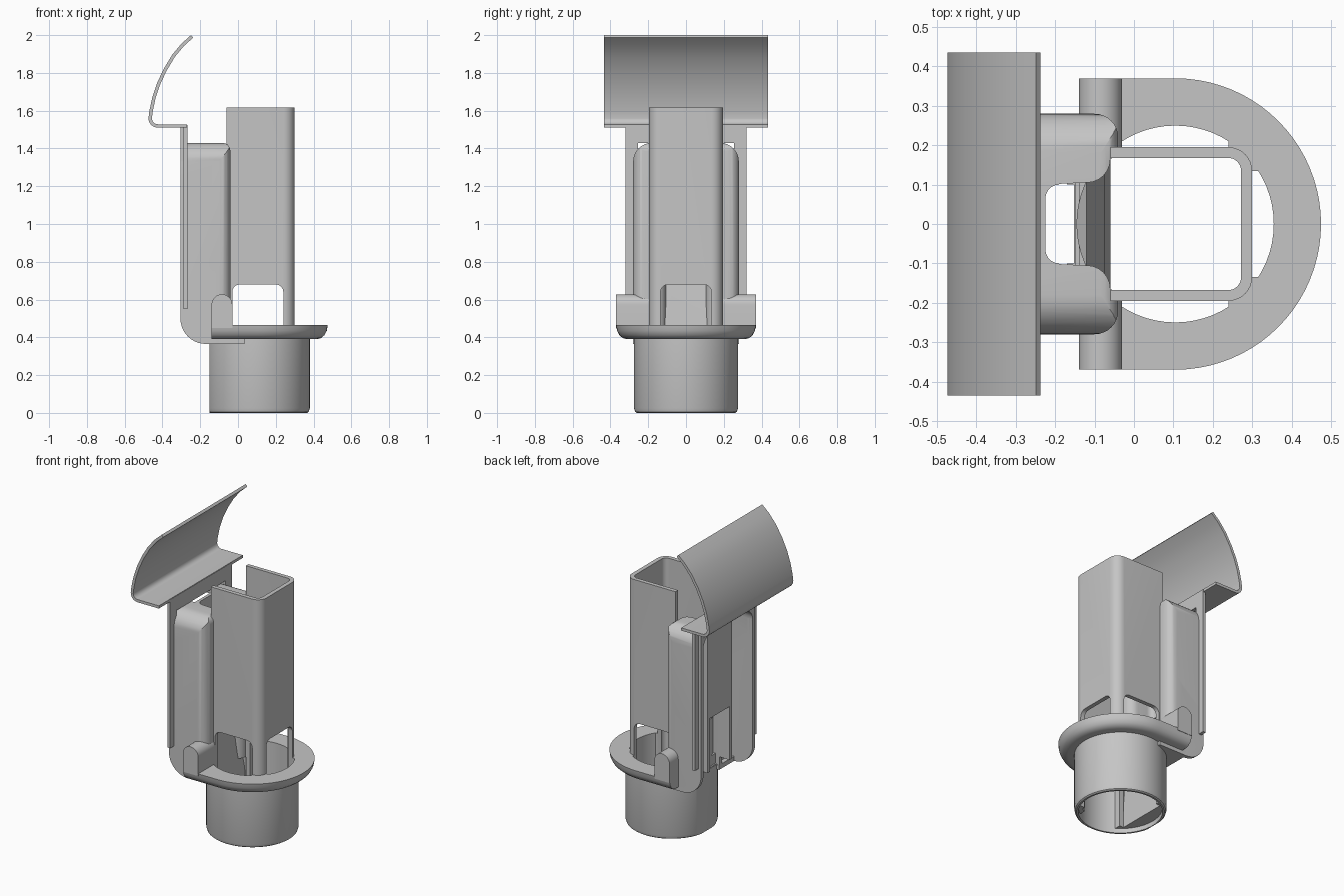
import bpy, bmesh, math

if "Cube" in bpy.data.objects:
    bpy.data.objects.remove(bpy.data.objects["Cube"])

grey = bpy.data.materials.new("plain grey")
grey.diffuse_color = (0.56, 0.56, 0.56, 1)
grey.use_nodes = True
grey.node_tree.nodes["Principled BSDF"].inputs["Base Color"].default_value = grey.diffuse_color
CX = 0.105  # centre of the round socket


def loft(name, rings):
    """Closed solid through rings of equal point count."""
    bm = bmesh.new()
    vs = [[bm.verts.new(p) for p in r] for r in rings]
    n = len(vs[0])
    bm.faces.new(vs[0])
    bm.faces.new(vs[-1])
    for a, b in zip(vs, vs[1:]):
        for i in range(n):
            bm.faces.new((a[i], a[(i + 1) % n], b[(i + 1) % n], b[i]))
    bmesh.ops.recalc_face_normals(bm, faces=bm.faces)
    me = bpy.data.meshes.new(name)
    bm.to_mesh(me)
    bm.free()
    me.materials.append(grey)
    ob = bpy.data.objects.new(name, me)
    bpy.context.collection.objects.link(ob)
    return ob


def prism(name, pts, axis, a, b):
    place = {"x": lambda u, v, t: (t, u, v),
             "y": lambda u, v, t: (u, t, v),
             "z": lambda u, v, t: (u, v, t)}[axis]
    return loft(name, [[place(u, v, t) for u, v in pts] for t in (a, b)])


def box(name, x0, x1, y0, y1, z0, z1):
    return prism(name, [(x0, y0), (x1, y0), (x1, y1), (x0, y1)], "z", z0, z1)


def arc(cx, cy, r, a0, a1, n=8):
    return [(cx + r * math.cos(math.radians(a0 + (a1 - a0) * i / n)),
             cy + r * math.sin(math.radians(a0 + (a1 - a0) * i / n))) for i in range(n + 1)]


def circle(r, n=64):
    return arc(CX, 0, r, 0, 360, n)[:-1]


def combine(ob, other, op="DIFFERENCE"):
    m = ob.modifiers.new("cut", "BOOLEAN")
    m.object, m.operation, m.solver = other, op, "EXACT"
    bpy.context.view_layer.update()
    dg = bpy.context.evaluated_depsgraph_get()
    me = bpy.data.meshes.new_from_object(ob.evaluated_get(dg))
    ob.modifiers.clear()
    ob.data = me
    bpy.data.objects.remove(other)
    return ob


def windows(ob):
    """Cut the side and front openings with rounded tops."""
    def outline(a, b):
        return [(a, 0), (b, 0)] + arc(b - .04, .64, .04, 0, 90, 5) + arc(a + .04, .64, .04, 90, 180, 5)
    combine(ob, prism("cut", outline(-.03, .24), "y", -.5, .5))
    return combine(ob, prism("cut", outline(-.135, .135), "x", .1, .5))


# socket cup with a flat rear side
cup = loft("socket_cup", [[(CX + (x - CX) * k, y * k, z) for x, y in circle(.275)]
                          for k, z in ((.95, 0), (.98, .006), (1, .025), (1, .40))])
combine(cup, box("cut", -.4, -.15, -.5, .5, -.1, .6))
combine(cup, prism("cut", circle(.25), "z", -.1, .6))


# D-shaped flange with rounded underside
def d_ring(r, z):
    return [(-.14, -r, z)] + [(x, y, z) for x, y in arc(CX, 0, r, -90, 90, 40)] + [(-.14, r, z)]


flange = loft("flange", [d_ring(r, z) for r, z in
                         ((.31, .39), (.335, .396), (.353, .412), (.365, .435), (.37, .465))])
combine(flange, prism("cut", circle(.25), "z", .3, .6))


# square channel, open at the back
def channel(x1, w, r):
    back = -.06 if r > .04 else -.2
    return [(back, -w)] + arc(x1 - r, -w + r, r, -90, 0) + arc(x1 - r, w - r, r, 0, 90) + [(back, w)]


tube = prism("channel_tube", channel(.30, .195, .06), "z", .03, 1.617)
combine(tube, prism("cut", channel(.272, .168, .033), "z", -.1, 2))
windows(tube)

# corner posts joining tube and cup
posts = prism("corner_posts", circle(.253), "z", .03, .465)
combine(posts, prism("cut", channel(.285, .18, .035), "z", -.1, 1))
combine(posts, box("cut", -.3, -.06, -.5, .5, -.1, 1))
windows(posts)

# steep ramp behind the channel, running down into the cup
ramp = prism("inner_ramp", [(-.16, .72), (-.12, .70), (-.075, .30), (-.06, .03), (-.16, .03)], "y", -.24, .24)
combine(ramp, prism("cut", circle(.251), "z", -.1, 1), "INTERSECT")

# lugs on the flange
lug_side = [(-.14, .45), (-.03, .45)] + arc(-.085, .573, .055, 0, 180, 14)
for name, s in (("left_lug", -1), ("right_lug", 1)):
    prism(name, lug_side, "y", s * .19, s * .37)

# J-shaped hollow arms, open at the back
side = arc(-.17, .50, .135, 180, 270, 10) + [(-.04, .365)] + \
    arc(-.085, 1.385, .045, 0, 90, 6) + [(-.305, 1.43)]
plan = [(-.305, .28), (-.305, .10), (-.235, .10), (-.12, .105)] + \
    arc(-.12, .165, .06, -90, 0, 6) + [(-.04, .175)] + arc(-.10, .22, .06, 0, 90, 8)
pocket = [(-.5, .255), (-.5, .03), (-.245, .03), (-.245, .126), (-.12, .13)] + \
    arc(-.12, .165, .035, -90, 0, 6)[1:] + [(-.065, .175)] + arc(-.10, .22, .035, 0, 90, 8)
for name, s in (("left_arm", -1), ("right_arm", 1)):
    arm = prism(name, [(x, s * y) for x, y in plan], "z", .3, 1.5)
    combine(arm, prism("cut", side, "y", -.5, .5), "INTERSECT")
    end = [(s * .05, .3), (s * .28, .3)] + \
        [(s * y, z) for y, z in arc(.18, 1.33, .10, 0, 90, 8)] + [(s * .05, 1.43)]
    combine(arm, prism("cut", end, "x", -.5, .2), "INTERSECT")
    room = prism("cut", [(x, s * y) for x, y in pocket], "z", .39, 1.405)
    inner_end = [(s * .02, .3), (s * .255, .3)] + \
        [(s * y, z) for y, z in arc(.18, 1.33, .075, 0, 90, 8)] + [(s * .02, 1.405)]
    combine(room, prism("cut", inner_end, "x", -.6, .2), "INTERSECT")
    combine(arm, room)
    combine(arm, box("cut", -.5, -.17, *sorted((s * .03, s * .255)), .3, .45))

# thin web joining the arms
prism("rear_web", [(-.245, -.128), (-.245, .128), (-.19, .128), (-.19, .10)]
      + arc(-.19, .065, .035, 90, 180, 5) + arc(-.19, -.065, .035, 180, 270, 5)
      + [(-.19, -.128)], "z", .80, 1.43)

# tongue under the flange
tongue = box("tongue", -.17, .035, -.28, .28, .365, .395)
combine(tongue, prism("cut", circle(.25), "z", 0, 1))
combine(tongue, box("cut", -.3, -.152, -.1, .1, 0, 1))

# rear frame: side rails and a top bar
for name, x0, x1, w, z0 in (("rear_frame", -.288, -.268, .32, .55),
                            ("rear_frame_rim", -.305, -.286, .28, .50)):
    panel = box(name, x0, x1, -w, w, z0, 1.525)
    combine(panel, box("cut", -.5, 0, -.255, .255, .4, 1.43))

# curved lid
outer = [(-.249, 2.0), (-.299, 1.955), (-.349, 1.895), (-.394, 1.82), (-.429, 1.745),
         (-.454, 1.67), (-.469, 1.60), (-.474, 1.56)] + arc(-.424, 1.56, .05, 190, 270, 6) + [(-.27, 1.51)]
inner = []
for i, (x, z) in enumerate(outer):
    a, b = outer[max(i - 1, 0)], outer[min(i + 1, len(outer) - 1)]
    dx, dz = b[0] - a[0], b[1] - a[1]
    d = math.hypot(dx, dz)
    inner.append((x - dz / d * .018, min(z + dx / d * .018, 2.0)))
prism("curved_lid", outer + inner[::-1], "y", -.435, .435)

# smooth curved faces, keep hard edges
for ob in bpy.context.scene.objects:
    ob.select_set(True)
    bpy.context.view_layer.objects.active = ob
bpy.ops.object.shade_smooth_by_angle(angle=math.radians(30))
